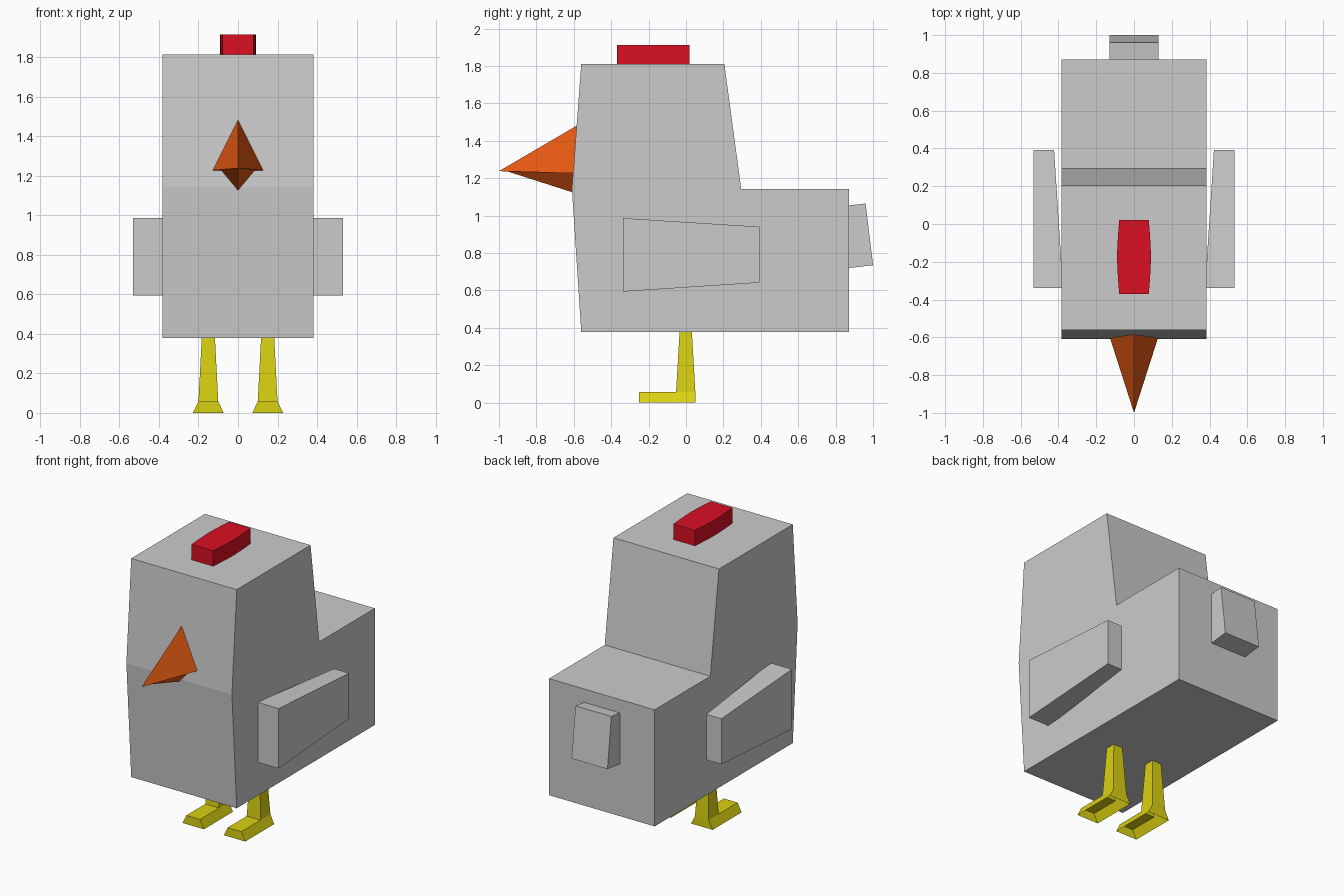
import bpy, bmesh

cube = bpy.data.objects.get("Cube")
if cube:
    bpy.data.objects.remove(cube, do_unlink=True)


def material(name, rgb):
    m = bpy.data.materials.new(name)
    m.use_nodes = True
    m.diffuse_color = (*rgb, 1)
    m.node_tree.nodes["Principled BSDF"].inputs["Base Color"].default_value = (*rgb, 1)
    return m


GREY = material("feather grey", (0.60, 0.60, 0.60))
RED = material("comb red", (0.70, 0.005, 0.016))
ORANGE = material("beak orange", (0.76, 0.098, 0.006))
YELLOW = material("leg yellow", (0.70, 0.64, 0.006))


def make(name, verts, faces, mat, fix_normals=True):
    """Flat-shaded mesh object."""
    bm = bmesh.new()
    vs = [bm.verts.new(v) for v in verts]
    for f in faces:
        bm.faces.new([vs[i] for i in f])
    if fix_normals:
        bmesh.ops.recalc_face_normals(bm, faces=bm.faces)
    me = bpy.data.meshes.new(name)
    bm.to_mesh(me)
    bm.free()
    me.materials.append(mat)
    ob = bpy.data.objects.new(name, me)
    bpy.context.collection.objects.link(ob)
    return ob


def loft(name, rings, mat):
    """Closed solid through rings that all have the same number of points."""
    n = len(rings[0])
    verts = [p for r in rings for p in r]
    faces = [list(range(n)), list(range(len(verts) - n, len(verts)))]
    for k in range(len(rings) - 1):
        a = k * n
        for i in range(n):
            j = (i + 1) % n
            faces.append((a + i, a + j, a + n + j, a + n + i))
    return make(name, verts, faces, mat)


def slab(name, profile, half, mat):
    """Side profile (y, z) extruded across x."""
    return loft(name, [[(x, y, z) for y, z in profile] for x in (-half, half)], mat)


def rect(x0, x1, y, z0, z1):
    return [(x0, y, z0), (x1, y, z0), (x1, y, z1), (x0, y, z1)]


# Body and head in one block, with a step down to the back
slab("body", [(-0.56, 0.378), (0.872, 0.378), (0.872, 1.143), (0.295, 1.143),
              (0.205, 1.812), (-0.56, 1.812), (-0.61, 1.143)], 0.383, GREY)

# Tail stub
slab("tail", [(0.86, 1.054), (0.96, 1.065), (1.0, 0.735), (0.86, 0.719)], 0.13, GREY)

# Comb, bulging slightly at its middle
comb = [(-0.37, 0.078), (-0.30, 0.084), (-0.235, 0.088), (-0.175, 0.09),
        (-0.115, 0.088), (-0.05, 0.084), (0.02, 0.078)]
loft("comb", [rect(-w, w, y, 1.805, 1.913) for y, w in comb], RED)

# Beak halves: three-sided pyramids
pyramid = [(0, 1, 2), (0, 1, 3), (1, 2, 3), (2, 0, 3)]
make("upper_beak", [(-0.128, -0.60, 1.227), (0.128, -0.60, 1.227),
                    (0, -0.583, 1.482), (0, -1.0, 1.238)], pyramid, ORANGE)
make("lower_beak", [(-0.092, -0.60, 1.235), (0.092, -0.60, 1.235),
                    (0, -0.61, 1.126), (0, -0.95, 1.235)], pyramid, ORANGE)

# Foot and shin as one open-bottomed shell
leg_faces = [
    (0, 1, 5, 4),                            # toe front
    (1, 2, 6, 7, 5), (3, 0, 4, 8, 9),        # flared sides
    (2, 3, 9, 6),                            # heel
    (4, 5, 7, 8),                            # top of foot
    (8, 7, 11, 10), (7, 6, 12, 11), (6, 9, 13, 12), (9, 8, 10, 13),  # shin
    (10, 11, 12, 13),                        # hidden top
]

for side, s in (("left", 1), ("right", -1)):
    # Wing, tapering to the rear and standing off the body there
    front = rect(s * 0.376, s * 0.532, -0.338, 0.594, 0.987)
    back = rect(s * 0.423, s * 0.532, 0.392, 0.642, 0.941)
    loft(side + "_wing", [front, back], GREY)

    c, b, t, u = s * 0.15, 0.078, 0.05, 0.033
    make(side + "_leg", [
        (c - b, -0.25, 0), (c + b, -0.25, 0), (c + b, 0.05, 0), (c - b, 0.05, 0),
        (c - t, -0.25, 0.057), (c + t, -0.25, 0.057), (c + t, 0.05, 0.057),
        (c + t, -0.053, 0.057), (c - t, -0.053, 0.057), (c - t, 0.05, 0.057),
        (c - u, -0.034, 0.385), (c + u, -0.034, 0.385),
        (c + u, 0.031, 0.385), (c - u, 0.031, 0.385),
    ], leg_faces, YELLOW, fix_normals=False)
